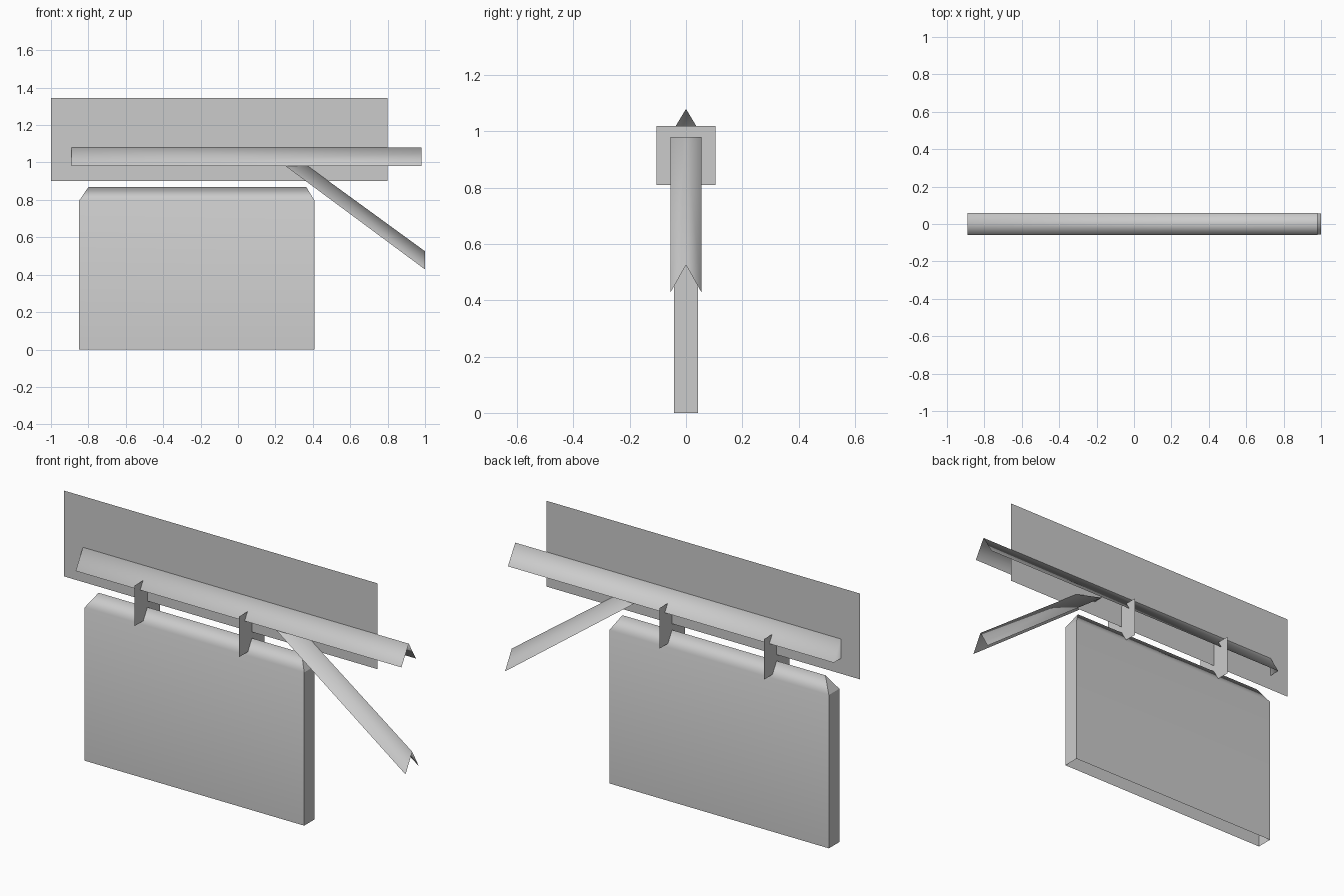
import bpy

cube = bpy.data.objects.get("Cube")
if cube:
    bpy.data.objects.remove(cube, do_unlink=True)

# One plain grey for every part
GREY = (0.6, 0.6, 0.6, 1.0)
grey = bpy.data.materials.new("plain_grey")
grey.use_nodes = True
grey.diffuse_color = GREY
grey.node_tree.nodes["Principled BSDF"].inputs["Base Color"].default_value = GREY


def add_part(name, verts, faces, flat_faces=()):
    """Sheet part, smooth shaded except for the listed flat faces."""
    mesh = bpy.data.meshes.new(name)
    mesh.from_pydata(verts, [], faces)
    mesh.materials.append(grey)
    for poly in mesh.polygons:
        poly.use_smooth = poly.index not in flat_faces
    mesh.update()
    obj = bpy.data.objects.new(name, mesh)
    bpy.context.collection.objects.link(obj)
    return obj


def add_gutter(name, half_width, start, end):
    """Upturned V channel, open below, capped at its start.
    start and end are (ridge x, ridge z, eave x, eave z)."""
    verts = []
    for rx, rz, ex, ez in (start, end):
        verts += [(rx, 0, rz), (ex, -half_width, ez), (ex, half_width, ez)]
    faces = [(0, 1, 4, 3),      # front slope
             (0, 3, 5, 2),      # back slope
             (0, 2, 1)]         # start cap
    return add_part(name, verts, faces)


# Thin upright panel along the middle
add_part("upright_panel",
         [(-1, 0, 0.90), (0.80, 0, 0.90), (0.80, 0, 1.345), (-1, 0, 1.345)],
         [(0, 1, 2, 3)], flat_faces=(0,))

# Long V-shaped rail and the sloping strut below it
add_gutter("long_rail", 0.06,
           (-0.89, 1.08, -0.89, 0.98), (0.98, 1.08, 0.98, 0.98))
add_gutter("sloping_strut", 0.055,
           (0.375, 0.98, 0.255, 0.98), (1.0, 0.525, 1.0, 0.428))

# Two cross plates joining the rail and the body
for side, x in (("right", -0.52), ("left", 0.08)):
    add_part("cross_plate_" + side,
             [(x, -0.105, 0.81), (x, 0.105, 0.81), (x, 0.105, 1.02), (x, -0.105, 1.02)],
             [(0, 1, 2, 3)], flat_faces=(0,))

# Slab body with a hipped top, open underneath
X0, X1, HALF, WALL, RIDGE = -0.85, 0.41, 0.043, 0.795, 0.868
corners = [(X0, -HALF), (X1, -HALF), (X1, HALF), (X0, HALF)]
body_verts = [(x, y, z) for z in (0, WALL) for x, y in corners]
body_verts += [(X0 + 0.05, 0, RIDGE), (X1 - 0.045, 0, RIDGE)]
body_faces = [(i, (i + 1) % 4, (i + 1) % 4 + 4, i + 4) for i in range(4)]
body_faces += [(4, 5, 9, 8), (6, 7, 8, 9),     # long slopes
               (5, 6, 9), (7, 4, 8)]           # hip ends
add_part("slab_body", body_verts, body_faces, flat_faces=(1, 3, 6, 7))
